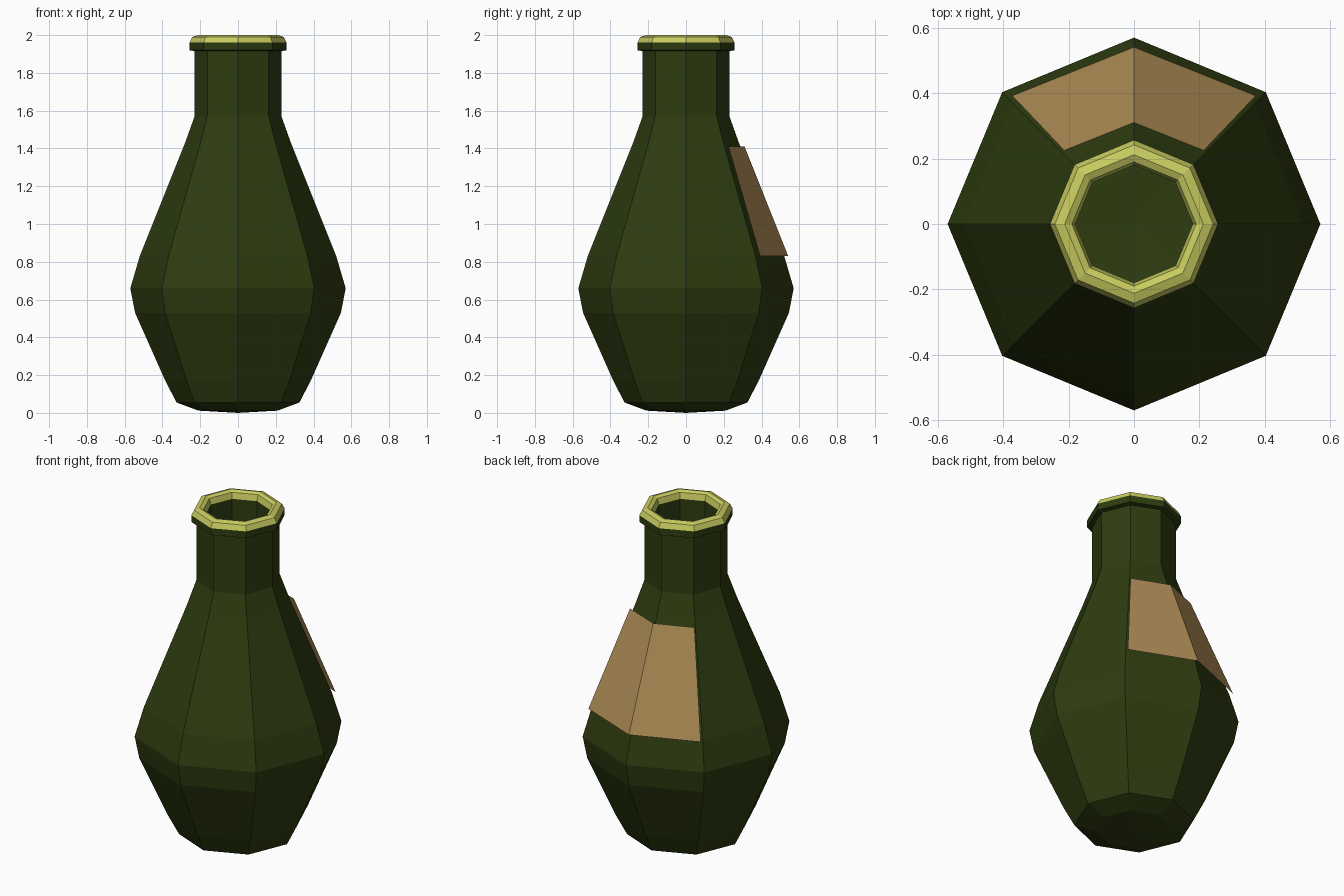
import bpy, bmesh
from math import cos, sin, pi, radians

cube = bpy.data.objects.get("Cube")
if cube:
    bpy.data.objects.remove(cube)


def material(name, rgb):
    m = bpy.data.materials.new(name)
    m.use_nodes = True
    m.diffuse_color = (*rgb, 1)
    m.node_tree.nodes["Principled BSDF"].inputs["Base Color"].default_value = (*rgb, 1)
    return m


green = material("dark green glass", (0.027, 0.045, 0.005))
gold = material("pale gold rim", (0.58, 0.6, 0.115))
tan = material("tan label paper", (0.43, 0.266, 0.093))


def lathe(name, profile, angles, mats, closed):
    """Sweep (radius, height) points through the given angles."""
    bm = bmesh.new()
    cols = [[bm.verts.new((r * cos(a), r * sin(a), z)) for r, z in profile] for a in angles]
    pairs = list(zip(cols, cols[1:]))
    if closed:
        pairs.append((cols[-1], cols[0]))
    for a, b in pairs:
        for i in range(len(profile) - 1):
            bm.faces.new((a[i], b[i], b[i + 1], a[i + 1]))
    bmesh.ops.remove_doubles(bm, verts=bm.verts, dist=0.0005)
    if closed:
        bmesh.ops.recalc_face_normals(bm, faces=bm.faces)
    mesh = bpy.data.meshes.new(name)
    bm.to_mesh(mesh)
    bm.free()
    for m in mats:
        mesh.materials.append(m)
    obj = bpy.data.objects.new(name, mesh)
    bpy.context.collection.objects.link(obj)
    return obj


# Bottle: underside, belly, shoulder, neck and lip, then back down inside
outside = [(0, 0), (0.21, 0.012), (0.325, 0.055), (0.385, 0.17), (0.545, 0.53),
           (0.57, 0.66), (0.52, 0.83), (0.28, 1.43), (0.23, 1.57), (0.23, 1.915),
           (0.257, 1.92), (0.257, 1.96), (0.242, 1.99), (0.212, 2.0), (0.19, 1.99),
           (0.18, 1.955)]
inside = [(0.18, 1.57), (0.24, 1.43), (0.48, 0.83), (0.53, 0.66), (0.5, 0.53),
          (0.3, 0.07), (0, 0.05)]
octagon = [i * pi / 4 for i in range(8)]
bottle = lathe("bottle", outside + inside, octagon, [green, gold], True)

# Gold lip: every face above the green collar
for face in bottle.data.polygons:
    if face.center.z > 1.965:
        face.material_index = 1

# Paper label wrapped over the two back faces
label = lathe("label", [(0.541, 0.83), (0.31, 1.41)],
              [radians(a) for a in (46.5, 90, 133.5)], [tan], False)
